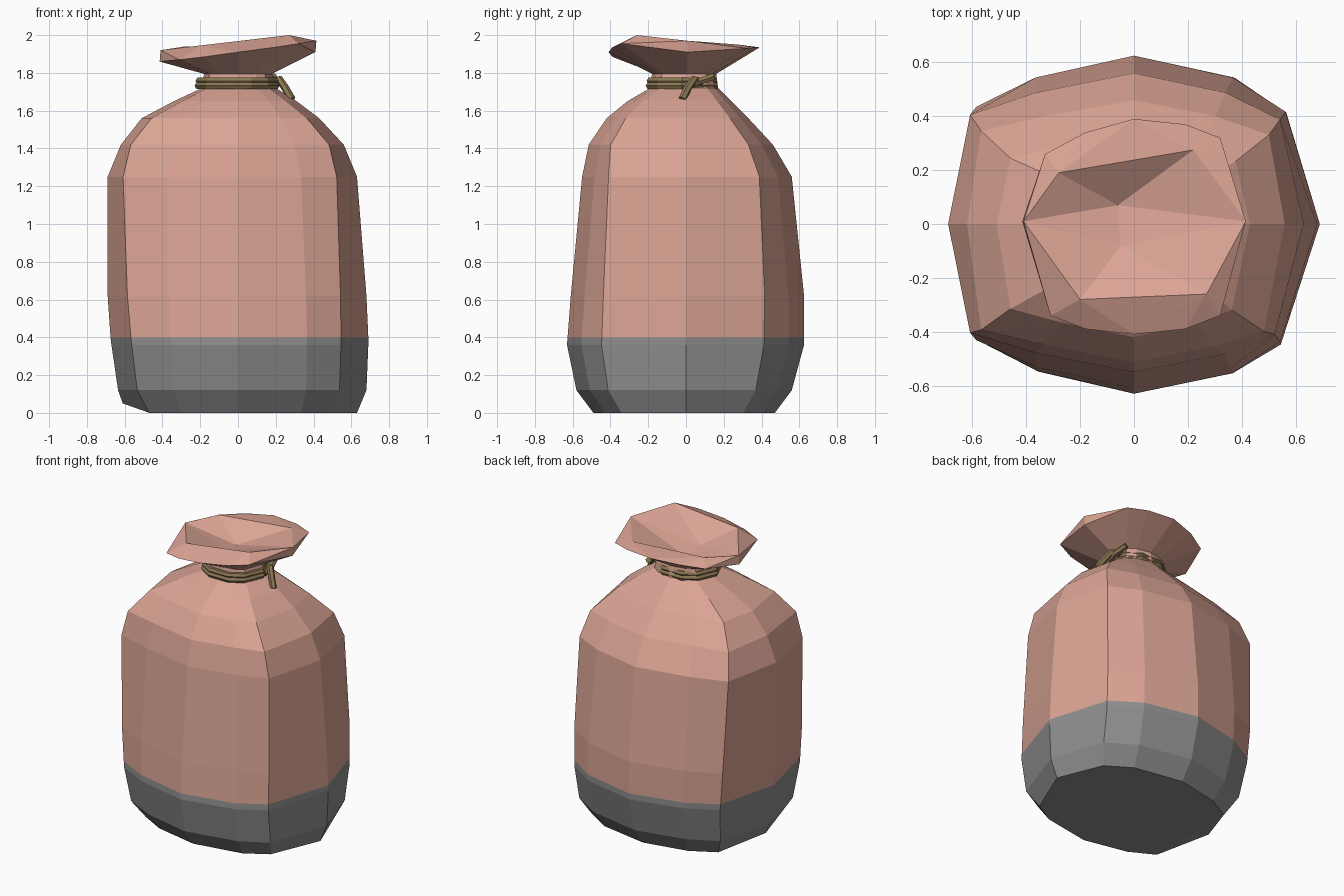
import bpy, bmesh

if "Cube" in bpy.data.objects:
    bpy.data.objects.remove(bpy.data.objects["Cube"])


def material(name, rgb):
    m = bpy.data.materials.new(name)
    m.diffuse_color = (*rgb, 1)
    m.use_nodes = True
    m.node_tree.nodes["Principled BSDF"].inputs["Base Color"].default_value = m.diffuse_color
    return m


cloth = material("dusty pink cloth", (0.70, 0.37, 0.295))
grey = material("grey base", (0.27, 0.27, 0.27))
twine = material("brown twine", (0.26, 0.185, 0.085))

# Twelve-sided sack cross-section, as fractions of the ring extents
SHAPE = [(1, 0), (.82, .66), (.54, .87), (0, 1), (-.53, .87), (-.84, .69),
         (-1, 0), (-.84, -.70), (-.53, -.87), (0, -1), (.53, -.88), (.79, -.71)]

# Sack rings: height, extent to left, right, front, back, corner fullness
RINGS = [
    (0.00, .57, .63, .49, .47, .98),
    (0.12, .635, .68, .58, .56, 1),
    (0.36, .67, .69, .63, .625, 1),
    (0.40, .675, .69, .627, .625, 1),
    (0.62, .69, .68, .61, .625, 1.01),
    (1.25, .69, .63, .55, .56, 1.05),
    (1.42, .62, .56, .515, .46, 1.09),
    (1.56, .51, .43, .42, .33, 1.07),
    (1.65, .34, .31, .31, .24, 1.04),
    (1.72, .19, .20, .19, .17, 1),
    (1.795, .18, .18, .18, .16, 1),
]

# Flared mouth: outer lip and six-cornered opening edge
LIP = [(.41, .01, 1.91), (.32, .32, 1.93), (.19, .37, 1.935), (0, .39, 1.935),
       (-.18, .34, 1.92), (-.33, .26, 1.90), (-.415, .01, 1.86), (-.31, -.34, 1.87),
       (-.18, -.39, 1.885), (0, -.41, 1.91), (.19, -.39, 1.935), (.32, -.34, 1.955)]
MOUTH = [(.415, .01, 1.97), (.22, .275, 1.95), (-.28, .19, 1.94),
         (-.41, .01, 1.92), (-.20, -.28, 1.945), (.27, -.26, 2.0)]

bm = bmesh.new()
rings = []
for z, xl, xr, yf, yb, full in RINGS:
    ring = []
    for i, (u, v) in enumerate(SHAPE):
        k = full if i in (1, 5, 7, 11) else 1
        ring.append(bm.verts.new((u * k * (xr if u > 0 else xl), v * k * (yb if v > 0 else yf), z)))
    rings.append(ring)
lip = [bm.verts.new(p) for p in LIP]
rings.append(lip)

for a, b in zip(rings, rings[1:]):
    for i in range(12):
        j = (i + 1) % 12
        bm.faces.new((a[i], a[j], b[j], b[i]))

# Flat underside, with its left corner lifted off the ground
base = rings[0]
base[6].co = (-.61, 0, .05)
bm.faces.new((base[5], base[6], base[7]))
bm.faces.new([v for i, v in enumerate(base) if i != 6][::-1])

# Folded band from the lip to the mouth edge
mouth = [bm.verts.new(p) for p in MOUTH]
for k in range(6):
    n = (k + 1) % 6
    a, b, c = lip[2 * k], lip[2 * k + 1], lip[(2 * k + 2) % 12]
    bm.faces.new((a, b, mouth[k]))
    bm.faces.new((b, mouth[n], mouth[k]))
    bm.faces.new((b, c, mouth[n]))

# Sunken gathered cloth inside the mouth
back = bm.verts.new((-.06, .07, 1.835))
front = bm.verts.new((-.05, -.08, 1.86))
for k in range(6):
    bm.faces.new((mouth[k], mouth[(k + 1) % 6], back if k < 3 else front))
bm.faces.new((mouth[0], back, front))
bm.faces.new((mouth[3], front, back))

# Grey lower part by height
for f in bm.faces:
    f.material_index = 1 if f.calc_center_median().z < 0.4 else 0
bmesh.ops.recalc_face_normals(bm, faces=bm.faces)
mesh = bpy.data.meshes.new("sack")
bm.to_mesh(mesh)
bm.free()
mesh.materials.append(cloth)
mesh.materials.append(grey)
sack = bpy.data.objects.new("sack", mesh)
bpy.context.collection.objects.link(sack)


# Twine: faceted tube along a path
def tube(name, points, radius, closed=False):
    cu = bpy.data.curves.new(name, 'CURVE')
    cu.dimensions = '3D'
    cu.bevel_depth = radius
    cu.bevel_resolution = 1
    cu.use_fill_caps = True
    s = cu.splines.new('POLY')
    s.points.add(len(points) - 1)
    for sp, p in zip(s.points, points):
        sp.co = (*p, 1)
    s.use_cyclic_u = closed
    s.use_smooth = False
    cu.materials.append(twine)
    ob = bpy.data.objects.new(name, cu)
    bpy.context.collection.objects.link(ob)
    bpy.ops.object.select_all(action='DESELECT')
    ob.select_set(True)
    bpy.context.view_layer.objects.active = ob
    bpy.ops.object.convert(target='MESH')


# Two coils round the neck, following its outline
ROUND = [(1, 0), (.75, .66), (.35, .94), (-.35, .94), (-.75, .66)]
ROUND += [(-u, -v) for u, v in ROUND]
for name, z, r in (("lower_coil", 1.732, .205), ("upper_coil", 1.758, .20)):
    tube(name, [(-.005 + r * u, -.022 + (r - .022) * v, z) for u, v in ROUND], .02, True)

# Loose ends of the knot
tube("long_twine_end", [(.18, .08, 1.755), (.22, .04, 1.765), (.25, .01, 1.72), (.285, -.02, 1.66)], .021)
tube("short_twine_end", [(.20, .0, 1.735), (.205, .07, 1.755), (.185, .145, 1.78)], .02)
